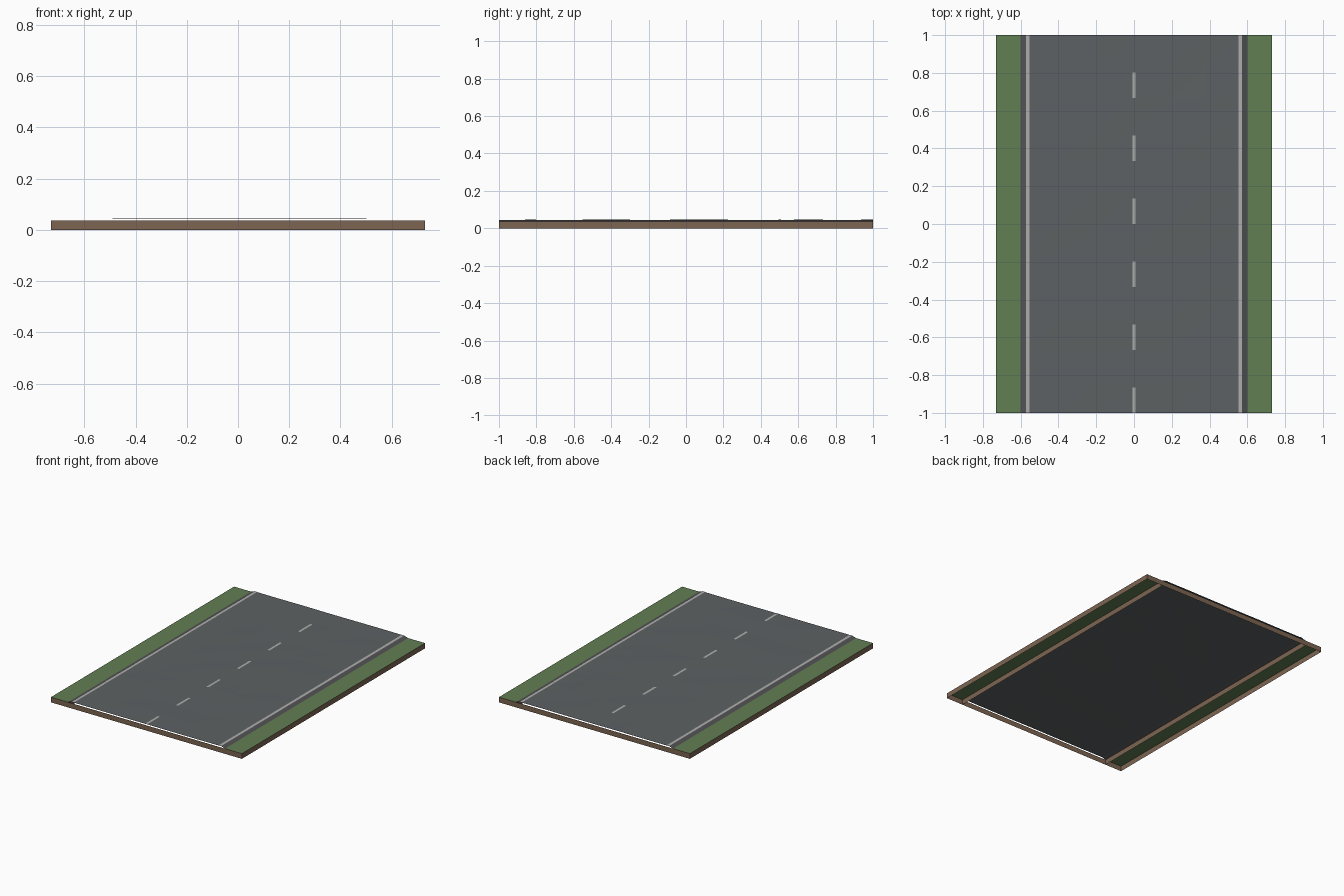
import bpy, random

if "Cube" in bpy.data.objects:
    bpy.data.objects.remove(bpy.data.objects["Cube"])
random.seed(4)

HALF_X, HALF_Y, KERB = 0.73, 1.0, 0.6
SOIL_Z, ROAD_Z, PAINT_Z = 0.036, 0.045, 0.0467


def material(name, rgb):
    m = bpy.data.materials.new(name)
    m.diffuse_color = (*rgb, 1)
    m.use_nodes = True
    m.node_tree.nodes["Principled BSDF"].inputs["Base Color"].default_value = m.diffuse_color
    return m


ASPHALT = material("asphalt", (0.11, 0.12, 0.125))
SHOULDER = material("shoulder_asphalt", (0.085, 0.085, 0.09))
GRASS = material("grass", (0.12, 0.21, 0.085))
EARTH = material("earth", (0.2, 0.13, 0.085))
PAINT = material("road_paint", (0.42, 0.42, 0.41))


def mesh_object(name, verts, faces, mat):
    me = bpy.data.meshes.new(name)
    me.from_pydata(verts, [], faces)
    me.materials.append(mat)
    ob = bpy.data.objects.new(name, me)
    bpy.context.collection.objects.link(ob)
    return ob


def strip(name, x0, x1, y0, y1, z0, z1, mat):
    """Upward-facing quad, z0 at x0 and z1 at x1."""
    return mesh_object(name, [(x0, y0, z0), (x1, y0, z1), (x1, y1, z1), (x0, y1, z0)],
                       [(0, 1, 2, 3)], mat)


def wall(name, a, b):
    """Thin upright earth face from a to b."""
    return mesh_object(name, [(*a, 0), (*b, 0), (*b, SOIL_Z), (*a, SOIL_Z)],
                       [(0, 1, 2, 3)], EARTH)


# Road surface: slightly uneven triangulated grid
NX, NY, EDGE = 6, 12, 0.572
verts = []
for j in range(NY + 1):
    for i in range(NX + 1):
        rim = i in (0, NX)
        dz = 0 if rim else random.uniform(-0.0012, 0.0012)
        verts.append((-EDGE + 2 * EDGE * i / NX, -HALF_Y + 2 * HALF_Y * j / NY, ROAD_Z + dz))
faces = []
for j in range(NY):
    for i in range(NX):
        a = j * (NX + 1) + i
        b, c, d = a + 1, a + NX + 2, a + NX + 1
        faces += [(a, b, c), (a, c, d)]
mesh_object("road_surface", verts, faces, ASPHALT)

# Sides: sloped shoulder, edge line, grass verge and its earth walls
for side, s in (("left", -1), ("right", 1)):
    def band(name, xa, xb, za, zb, mat):
        pts = sorted([(s * xa, za), (s * xb, zb)])
        strip(f"{side}_{name}", pts[0][0], pts[1][0], -HALF_Y, HALF_Y, pts[0][1], pts[1][1], mat)
    band("shoulder", EDGE, KERB, ROAD_Z, SOIL_Z, SHOULDER)
    band("edge_line", 0.553, EDGE, PAINT_Z, PAINT_Z, PAINT)
    band("grass_verge", KERB, HALF_X, SOIL_Z, SOIL_Z, GRASS)
    wall(f"{side}_outer_wall", (s * HALF_X, -s * HALF_Y), (s * HALF_X, s * HALF_Y))
    wall(f"{side}_kerb_wall", (s * KERB, s * HALF_Y), (s * KERB, -s * HALF_Y))

# End walls
wall("front_wall", (-HALF_X, -HALF_Y), (HALF_X, -HALF_Y))
wall("back_wall", (HALF_X, HALF_Y), (-HALF_X, HALF_Y))

# Centre dashes
for k in range(6):
    y = -HALF_Y + k / 3
    strip(f"centre_dash_{k + 1}", -0.008, 0.008, y, y + 0.135, PAINT_Z, PAINT_Z, PAINT)
